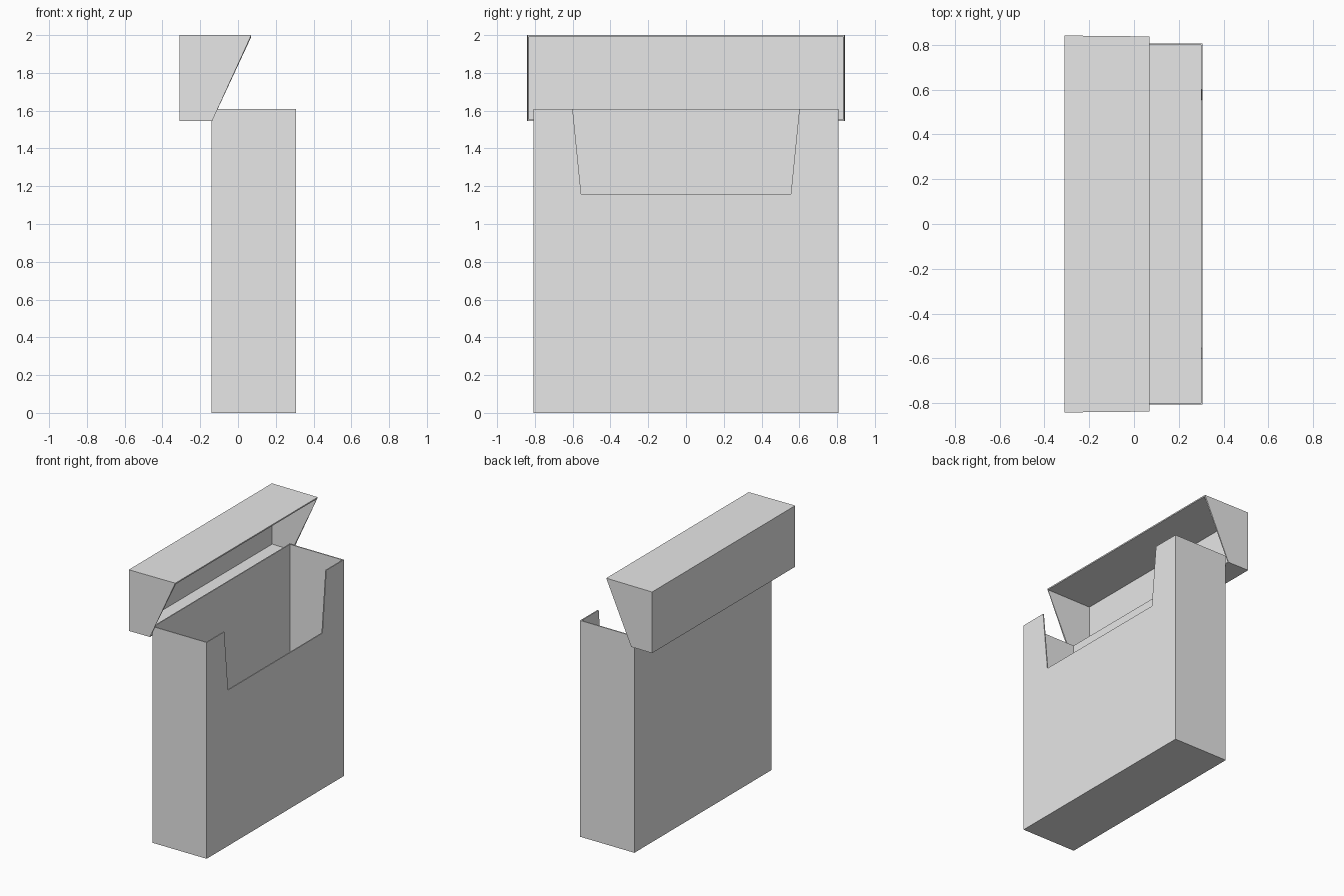
import bpy
import bmesh

cube = bpy.data.objects.get("Cube")
if cube:
    bpy.data.objects.remove(cube, do_unlink=True)

WALL = 0.008

# One plain card colour
card = bpy.data.materials.new("plain_grey_card")
card.use_nodes = True
grey = (0.8, 0.8, 0.8, 1)
card.diffuse_color = grey
card.node_tree.nodes["Principled BSDF"].inputs["Base Color"].default_value = grey


def card_shell(name, polygons):
    """Join flat panels into an open shell and give it card thickness inwards."""
    bm = bmesh.new()
    for points in polygons:
        bm.faces.new([bm.verts.new(p) for p in points])
    bmesh.ops.remove_doubles(bm, verts=bm.verts[:], dist=0.0001)
    bmesh.ops.recalc_face_normals(bm, faces=bm.faces[:])
    mesh = bpy.data.meshes.new(name)
    bm.to_mesh(mesh)
    bm.free()
    mesh.materials.append(card)
    obj = bpy.data.objects.new(name, mesh)
    bpy.context.collection.objects.link(obj)
    solid = obj.modifiers.new("card_thickness", "SOLIDIFY")
    solid.thickness = WALL
    solid.offset = -1
    solid.use_even_offset = True
    return obj


# Box body: open at the top, with a tapered notch in the +x wall
back, front, half, top = -0.14, 0.307, 0.807, 1.61
notch_top, notch_low, notch_z = 0.60, 0.555, 1.16

floor = [(back, -half, 0), (back, half, 0), (front, half, 0), (front, -half, 0)]
back_wall = [(back, -half, 0), (back, half, 0), (back, half, top), (back, -half, top)]
sides = [[(back, s * half, 0), (front, s * half, 0),
          (front, s * half, top), (back, s * half, top)] for s in (-1, 1)]
right_outline = [(half, 0), (half, top), (notch_top, top), (notch_low, notch_z)]
outline = right_outline + [(-y, z) for y, z in reversed(right_outline)]
notched_wall = [(front, y, z) for y, z in outline]
card_shell("box_body", [floor, back_wall, notched_wall] + sides)

# Hinged lid, tipped back: (x, half width, z) going round from hinge to lip
lid_profile = [(-0.137, 0.840, 1.545), (-0.31, 0.842, 1.545),
               (-0.31, 0.842, 2.0), (0.07, 0.838, 2.0)]
ends = [[(x, s * y, z) for x, y, z in lid_profile] for s in (-1, 1)]
panels = [[ends[0][i], ends[0][i + 1], ends[1][i + 1], ends[1][i]] for i in range(3)]
card_shell("hinged_lid", panels + ends)
